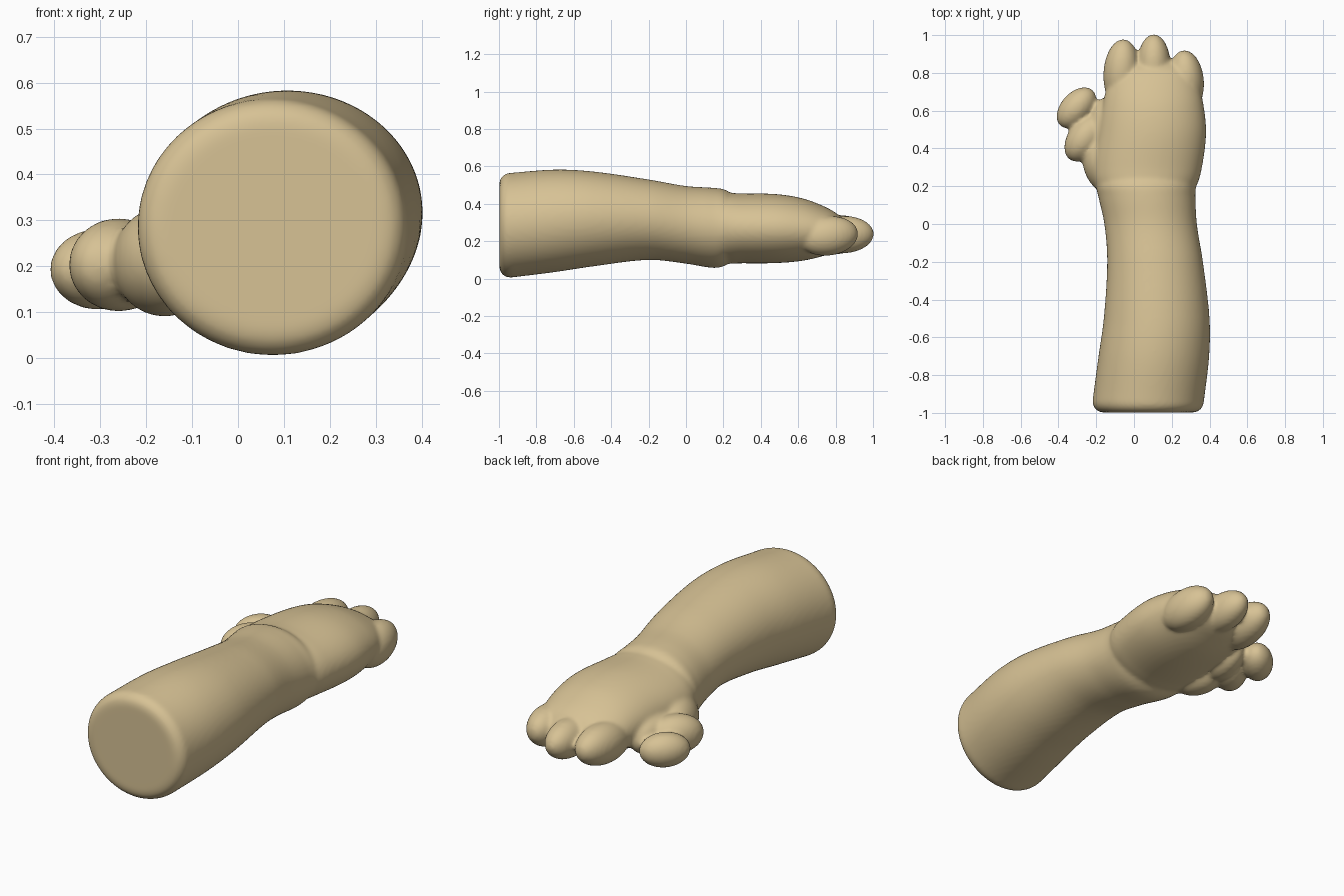
import bpy, bmesh, math
from mathutils import Vector, Matrix

cube = bpy.data.objects.get("Cube")
if cube:
    bpy.data.objects.remove(cube)

skin = bpy.data.materials.new("warm tan skin")
skin.use_nodes = True
skin.diffuse_color = (0.68, 0.54, 0.30, 1)
skin.node_tree.nodes["Principled BSDF"].inputs["Base Color"].default_value = skin.diffuse_color


def smooth_sections(rows, steps=6):
    """Hermite interpolation of section rows: y, left, right, bottom, top."""
    rows = [Vector(r) for r in rows]
    n = len(rows)
    slope = []
    for i in range(n):
        a, b = rows[max(i - 1, 0)], rows[min(i + 1, n - 1)]
        slope.append((b - a) / (b[0] - a[0]))
    out = []
    for i in range(n - 1):
        h = rows[i + 1][0] - rows[i][0]
        for k in range(steps):
            t = k / steps
            out.append(rows[i] * (2*t**3 - 3*t*t + 1) + slope[i] * (h * (t**3 - 2*t*t + t))
                       + rows[i + 1] * (3*t*t - 2*t**3) + slope[i + 1] * (h * (t**3 - t*t)))
    return out + [rows[-1]]


def loft(bm, sections, sides=64):
    """Closed tube of elliptical rings running along y."""
    rings = []
    for y, x0, x1, z0, z1 in sections:
        ring = []
        for k in range(sides):
            a = 2 * math.pi * k / sides
            ring.append(bm.verts.new(((x0 + x1) / 2 + (x1 - x0) / 2 * math.cos(a), y,
                                      (z0 + z1) / 2 + (z1 - z0) / 2 * math.sin(a))))
        rings.append(ring)
    for a, b in zip(rings, rings[1:]):
        for k in range(sides):
            j = (k + 1) % sides
            bm.faces.new((a[k], b[k], b[j], a[j]))
    bm.faces.new(rings[0])
    bm.faces.new(rings[-1][::-1])


def lobe(bm, center, radii, yaw=0, pitch=0):
    """Ellipsoid with its long axis along y, turned by yaw and pitch in degrees."""
    turn = (Matrix.Rotation(math.radians(yaw), 4, 'Z')
            @ Matrix.Rotation(math.radians(pitch), 4, 'X'))
    bmesh.ops.create_uvsphere(bm, u_segments=40, v_segments=24, radius=1,
                              matrix=Matrix.Translation(center) @ turn
                              @ Matrix.Diagonal((*radii, 1)))


bm = bmesh.new()

# Forearm: rounded cut end, then a soft roll at the wrist
arm = smooth_sections([
    (-0.94, -0.22, 0.37, 0.005, 0.565),
    (-0.7, -0.188, 0.398, 0.035, 0.583),
    (-0.5, -0.16, 0.40, 0.065, 0.573),
    (-0.2, -0.142, 0.365, 0.10, 0.53),
    (0.0, -0.157, 0.333, 0.08, 0.495),
    (0.15, -0.19, 0.325, 0.057, 0.485),
    (0.21, -0.20, 0.325, 0.07, 0.475),
    (0.26, -0.17, 0.30, 0.11, 0.44),
])
rim = []
r = 0.058
for k in range(7):
    a = math.pi / 2 * k / 7
    inset = r * (1 - math.sin(a))
    rim.append((-0.94 - r * math.cos(a), -0.22 + inset, 0.37 - inset,
                0.005 + inset, 0.565 - inset))
loft(bm, rim + [tuple(s) for s in arm])

# Palm
loft(bm, smooth_sections([
    (0.12, -0.13, 0.27, 0.13, 0.42),
    (0.2, -0.20, 0.33, 0.085, 0.455),
    (0.3, -0.215, 0.36, 0.082, 0.455),
    (0.48, -0.19, 0.382, 0.083, 0.452),
    (0.62, -0.168, 0.37, 0.095, 0.43),
    (0.73, -0.14, 0.345, 0.12, 0.39),
    (0.81, -0.09, 0.31, 0.15, 0.345),
    (0.86, -0.02, 0.24, 0.20, 0.29),
]))

# Three stubby fingers
lobe(bm, (-0.066, 0.80, 0.235), (0.096, 0.18, 0.105), yaw=-4, pitch=4)
lobe(bm, (0.105, 0.84, 0.235), (0.088, 0.165, 0.10), pitch=2)
lobe(bm, (0.278, 0.76, 0.228), (0.092, 0.162, 0.105), yaw=6, pitch=7)

# Thumb: tip, middle joint and the web joining the palm
lobe(bm, (-0.305, 0.615, 0.193), (0.082, 0.128, 0.088), yaw=-42)
lobe(bm, (-0.26, 0.455, 0.203), (0.09, 0.14, 0.102), yaw=-35)
lobe(bm, (-0.17, 0.51, 0.205), (0.075, 0.16, 0.098), yaw=-8)
lobe(bm, (-0.16, 0.32, 0.21), (0.11, 0.16, 0.12), yaw=15)

bmesh.ops.recalc_face_normals(bm, faces=bm.faces)
mesh = bpy.data.meshes.new("arm_and_hand")
bm.to_mesh(mesh)
bm.free()
mesh.materials.append(skin)
body = bpy.data.objects.new("arm_and_hand", mesh)
bpy.context.collection.objects.link(body)

# Fuse the parts into one soft skin
remesh = body.modifiers.new("fuse", 'REMESH')
remesh.mode = 'VOXEL'
remesh.voxel_size = 0.011
remesh.use_smooth_shade = True
soften = body.modifiers.new("soften", 'SMOOTH')
soften.factor = 0.5
soften.iterations = 8

bpy.context.view_layer.objects.active = body
body.select_set(True)
for name in ("fuse", "soften"):
    bpy.ops.object.modifier_apply(modifier=name)
bpy.ops.object.shade_smooth()
